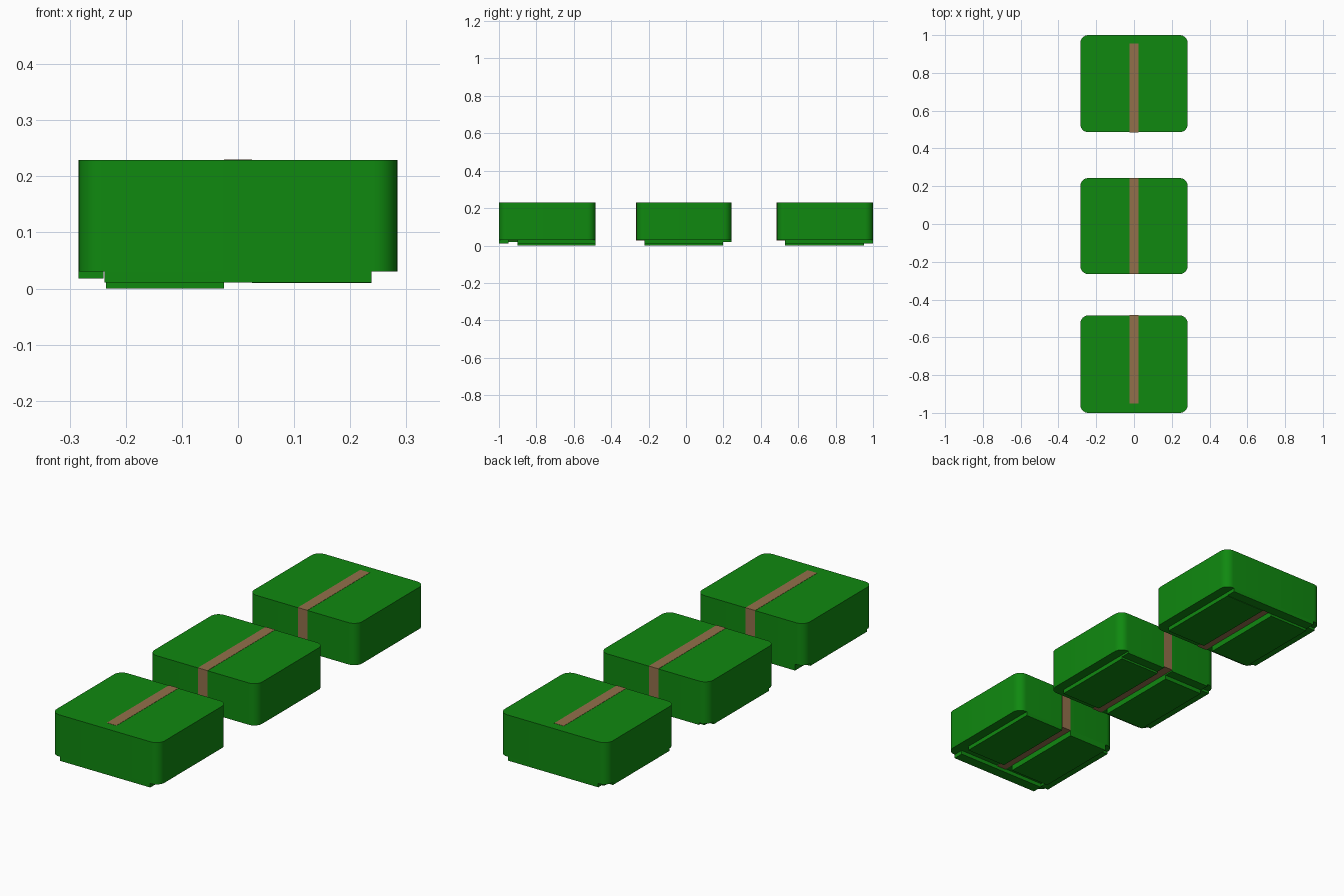
import bpy, bmesh, math

if "Cube" in bpy.data.objects:
    bpy.data.objects.remove(bpy.data.objects["Cube"])

TOP, BASE, HALF_X, RADIUS = 0.229, 0.03, 0.284, 0.042


def material(name, rgb):
    m = bpy.data.materials.new(name)
    m.diffuse_color = (*rgb, 1)
    m.use_nodes = True
    m.node_tree.nodes["Principled BSDF"].inputs["Base Color"].default_value = m.diffuse_color
    return m


GREEN = material("green", (0.005, 0.25, 0.005))
BROWN = material("brown", (0.29, 0.16, 0.07))


def finish(bm, name, mat):
    bmesh.ops.recalc_face_normals(bm, faces=bm.faces)
    me = bpy.data.meshes.new(name)
    bm.to_mesh(me)
    bm.free()
    me.materials.append(mat)
    ob = bpy.data.objects.new(name, me)
    bpy.context.collection.objects.link(ob)
    return ob


def block(name, x0, x1, y0, y1, z0, z1, mat=GREEN, radius=0):
    """Box, optionally with rounded vertical edges."""
    bm = bmesh.new()
    bmesh.ops.create_cube(bm, size=1)
    for v in bm.verts:
        v.co = (x1 if v.co.x > 0 else x0,
                y1 if v.co.y > 0 else y0,
                z1 if v.co.z > 0 else z0)
    if radius:
        upright = [e for e in bm.edges
                   if abs(e.verts[0].co.z - e.verts[1].co.z) > 0.01]
        bmesh.ops.bevel(bm, geom=upright, offset=radius, segments=8,
                        profile=0.5, affect='EDGES')
    ob = finish(bm, name, mat)
    if radius:
        bpy.ops.object.select_all(action='DESELECT')
        ob.select_set(True)
        bpy.context.view_layer.objects.active = ob
        bpy.ops.object.shade_smooth_by_angle(angle=math.radians(30))
    return ob


# name, body y range, bottom panel y range, stripe y range
BOXES = [
    ("front", (-1.0, -0.484), (-0.902, -0.484), (-0.95, -0.483)),
    ("middle", (-0.265, 0.243), (-0.222, 0.197), (-0.266, 0.244)),
    ("back", (0.486, 1.0), (0.53, 0.952), (0.485, 0.955)),
]

for name, (y0, y1), (p0, p1), (s0, s1) in BOXES:
    # main rounded body
    block(name + "_body", -HALF_X, HALF_X, y0, y1, BASE, TOP, radius=RADIUS)
    # stepped bottom panels either side of the stripe
    block(name + "_left_bottom_panel", -0.235, -0.025, p0, p1, 0.0, BASE)
    block(name + "_right_bottom_panel", 0.025, 0.238, p0, p1, 0.01, BASE)
    # thin lower edge along the left side
    block(name + "_left_skirt", -HALF_X, -0.24, y0 + 0.045, y1 - 0.045,
          0.018, BASE)
    # centre stripe wrapped over top, inner ends and underside
    block(name + "_stripe", -0.025, 0.025, s0, s1, BASE - 0.003,
          TOP + 0.001, BROWN)

# hanging lips at the outer ends and the middle box
block("front_lip", -0.238, 0.238, -1.0, -0.95, 0.011, BASE)
block("back_lip", -0.238, 0.238, 0.952, 1.0, 0.012, BASE)
for side in (-1, 1):
    xs = sorted((side * 0.025, side * 0.238))
    block("middle_lip", xs[0], xs[1], 0.197, 0.243, 0.02, BASE)
